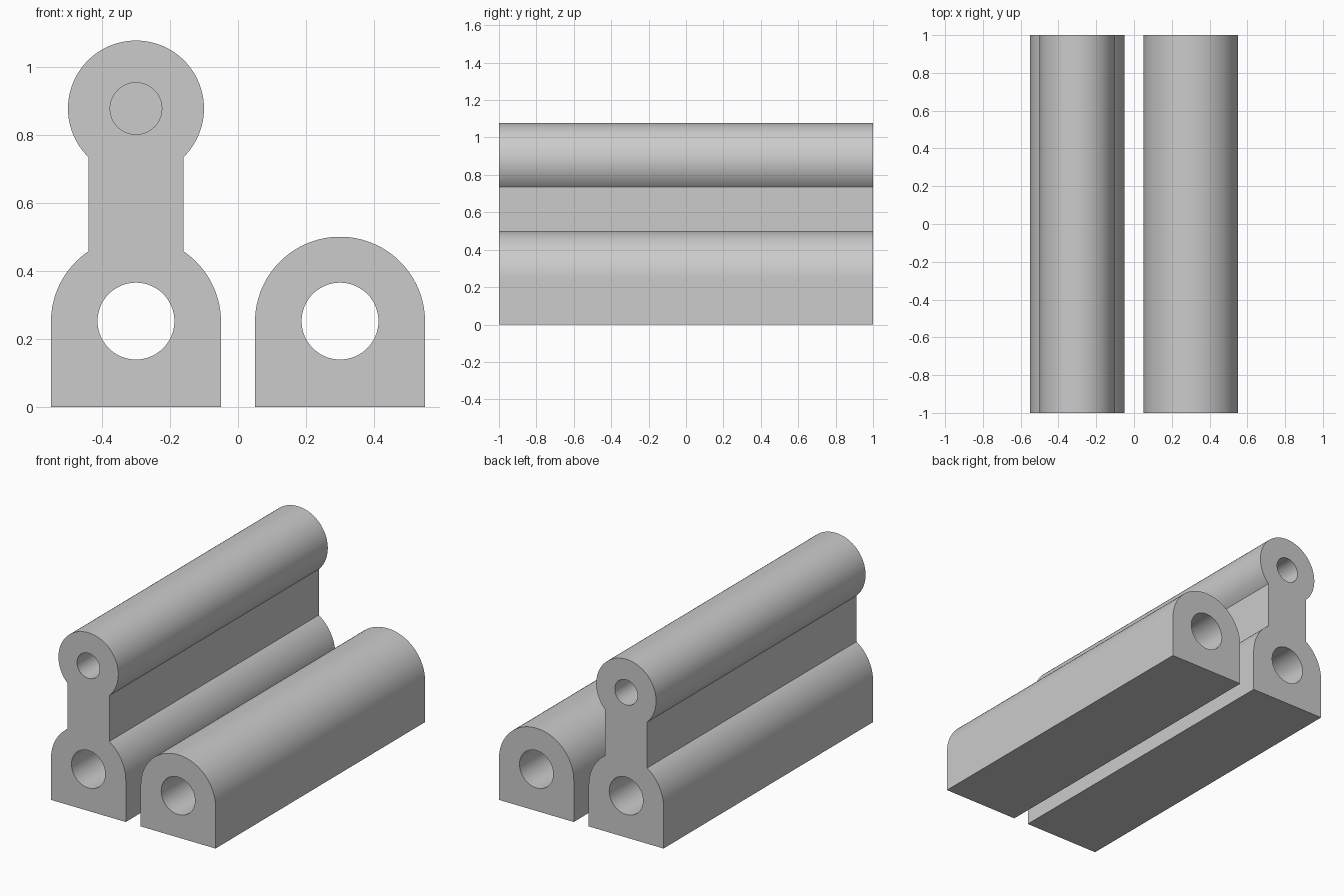
import bpy, bmesh
from math import acos, cos, sin, pi, radians

cube = bpy.data.objects.get("Cube")
if cube:
    bpy.data.objects.remove(cube, do_unlink=True)

HALF_LENGTH = 1.0
BODY_R, BODY_Z, BORE_R = 0.25, 0.25, 0.113
HEAD_R, HEAD_Z, HEAD_BORE_R = 0.2, 0.877, 0.076
NECK = 0.14          # half width of the web
BLIND_DEPTH = 0.5

grey = bpy.data.materials.new("plain_grey")
grey.use_nodes = True
grey.diffuse_color = (0.6, 0.6, 0.6, 1)
grey.node_tree.nodes["Principled BSDF"].inputs["Base Color"].default_value = (0.6, 0.6, 0.6, 1)


def arc(z, r, start, end, steps):
    return [(r * cos(start + (end - start) * i / steps),
             z + r * sin(start + (end - start) * i / steps)) for i in range(steps + 1)]


def extrude_profile(name, points, x):
    """Extrude an x-z outline along the full length."""
    bm = bmesh.new()
    face = bm.faces.new([bm.verts.new((x + px, -HALF_LENGTH, pz)) for px, pz in points])
    ext = bmesh.ops.extrude_face_region(bm, geom=[face])
    verts = [v for v in ext["geom"] if isinstance(v, bmesh.types.BMVert)]
    bmesh.ops.translate(bm, verts=verts, vec=(0, 2 * HALF_LENGTH, 0))
    bmesh.ops.recalc_face_normals(bm, faces=bm.faces)
    mesh = bpy.data.meshes.new(name)
    bm.to_mesh(mesh)
    bm.free()
    mesh.materials.append(grey)
    obj = bpy.data.objects.new(name, mesh)
    bpy.context.collection.objects.link(obj)
    return obj


def drill(obj, x, y, z, radius, length):
    """Cut a round bore along y, then discard the cutter."""
    bpy.ops.mesh.primitive_cylinder_add(vertices=64, radius=radius, depth=length,
                                        location=(x, y, z), rotation=(pi / 2, 0, 0))
    cutter = bpy.context.object
    cutter.hide_render = True
    cutter.data.materials.append(grey)
    mod = obj.modifiers.new("bore", "BOOLEAN")
    mod.operation, mod.solver, mod.object = "DIFFERENCE", "EXACT", cutter
    bpy.ops.object.select_all(action="DESELECT")
    bpy.context.view_layer.objects.active = obj
    obj.select_set(True)
    bpy.ops.object.modifier_apply(modifier=mod.name)
    bpy.data.objects.remove(cutter, do_unlink=True)


# Outlines: flat-bottomed arch, and arch with web and round head
base = [(-BODY_R, 0), (BODY_R, 0)]
arch = base + arc(BODY_Z, BODY_R, 0, pi, 64)
low, high = acos(NECK / BODY_R), acos(NECK / HEAD_R)
keyhole = (base + arc(BODY_Z, BODY_R, 0, low, 20)
           + arc(HEAD_Z, HEAD_R, -high, pi + high, 80)
           + arc(BODY_Z, BODY_R, pi - low, pi, 20))

plain_rail = extrude_profile("plain_rail", arch, 0.3)
headed_rail = extrude_profile("headed_rail", keyhole, -0.3)

# Through bores in both bodies
for rail, x in ((plain_rail, 0.3), (headed_rail, -0.3)):
    drill(rail, x, 0, BODY_Z + 0.002, BORE_R, 3)

# Blind bores in each end of the head
for side in (-1, 1):
    drill(headed_rail, -0.3, side * HALF_LENGTH, HEAD_Z, HEAD_BORE_R, 2 * BLIND_DEPTH)

for rail in (plain_rail, headed_rail):
    bpy.ops.object.select_all(action="DESELECT")
    bpy.context.view_layer.objects.active = rail
    rail.select_set(True)
    bpy.ops.object.shade_smooth_by_angle(angle=radians(30))
